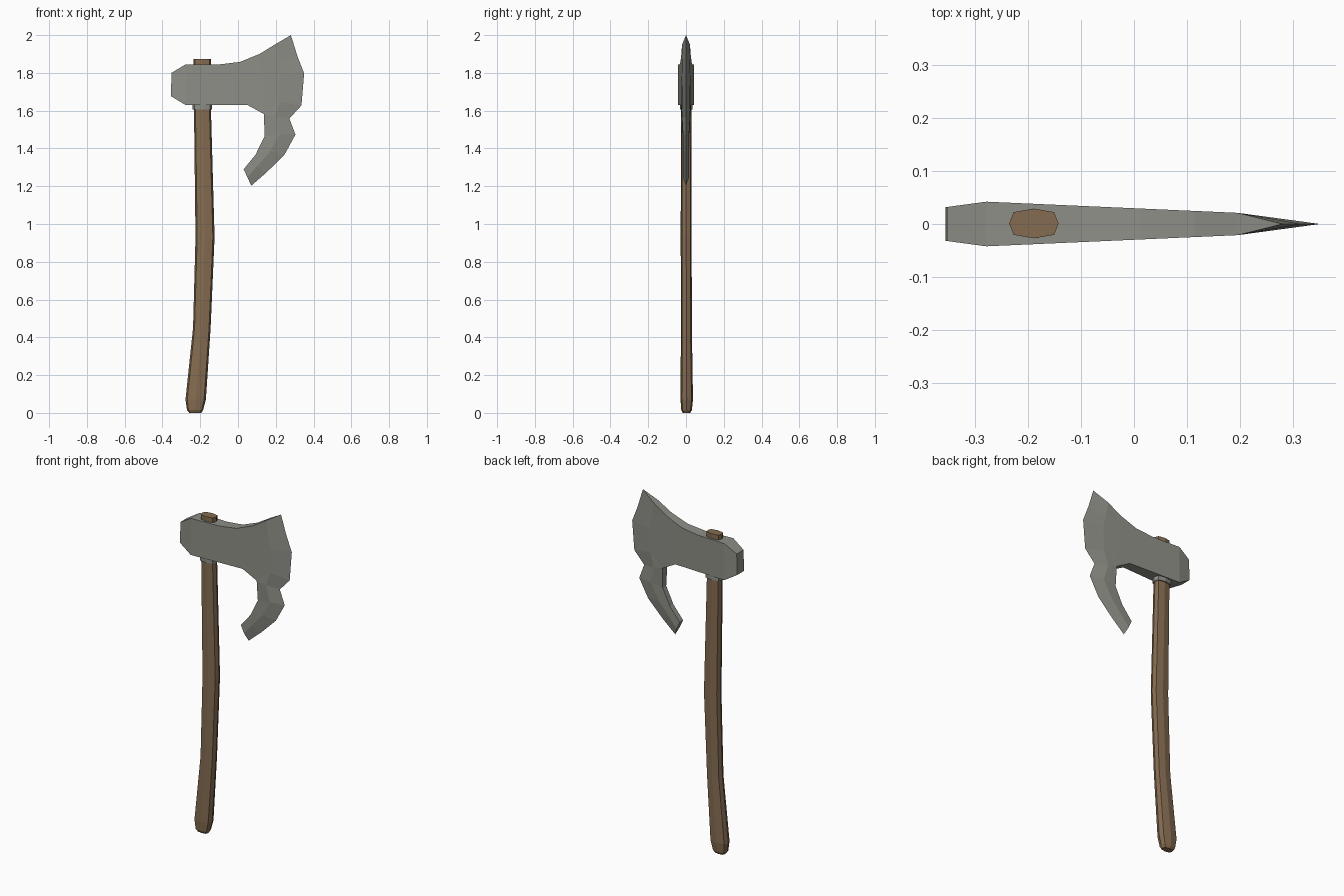
import bpy, bmesh, math

if "Cube" in bpy.data.objects:
    bpy.data.objects.remove(bpy.data.objects["Cube"])


def material(name, rgb):
    m = bpy.data.materials.new(name)
    m.diffuse_color = (*rgb, 1)
    m.use_nodes = True
    m.node_tree.nodes["Principled BSDF"].inputs["Base Color"].default_value = m.diffuse_color
    return m


steel = material("dull steel", (0.275, 0.275, 0.245))
wood = material("brown wood", (0.235, 0.150, 0.083))


def finish(bm, name, mat):
    bmesh.ops.remove_doubles(bm, verts=bm.verts, dist=1e-5)
    bmesh.ops.recalc_face_normals(bm, faces=bm.faces)
    me = bpy.data.meshes.new(name)
    bm.to_mesh(me)
    bm.free()
    me.materials.append(mat)
    ob = bpy.data.objects.new(name, me)
    bpy.context.collection.objects.link(ob)
    return ob


def loft(name, rings, mat):
    """Eight-sided loft through rings of (z, x_min, x_max, y_centre, y_half)."""
    shape = [(1, 0), (.82, .76), (0, 1), (-.82, .76),
             (-1, 0), (-.82, -.76), (0, -1), (.82, -.76)]
    bm = bmesh.new()
    loops = []
    for z, x0, x1, yc, h in rings:
        c, r = (x0 + x1) / 2, (x1 - x0) / 2
        loops.append([bm.verts.new((c + r * u, yc + h * v, z)) for u, v in shape])
    for a, b in zip(loops, loops[1:]):
        for i in range(8):
            j = (i + 1) % 8
            bm.faces.new((a[i], a[j], b[j], b[i]))
    bm.faces.new(loops[0])
    bm.faces.new(loops[-1])
    return finish(bm, name, mat)


# Curved wooden handle, running through the head
loft("handle", [
    (0.00, -0.258, -0.195, 0.003, 0.020),
    (0.015, -0.270, -0.185, 0.003, 0.028),
    (0.07, -0.278, -0.170, 0.004, 0.033),
    (0.45, -0.238, -0.145, 0.002, 0.029),
    (0.93, -0.225, -0.124, 0.001, 0.029),
    (1.60, -0.233, -0.143, 0.001, 0.028),
    (1.873, -0.235, -0.142, 0.001, 0.028)], wood)

# Steel collar under the head
loft("collar", [(1.605, -0.240, -0.138, 0.001, 0.034),
                (1.64, -0.240, -0.138, 0.001, 0.034)], steel)

# Axe head: upper and lower outline of the body, beard back, bevel line, cutting edge
top = [(-.352, 1.80), (-.278, 1.845), (-.098, 1.845), (.01, 1.858), (.114, 1.90)]
bottom = [(-.355, 1.677), (-.278, 1.63), (-.098, 1.63), (.05, 1.63), (.138, 1.582)]
beard = [(.14, 1.463), (.093, 1.367), (.03, 1.29)]
bevel = [(.195, 1.95), (.21, 1.86), (.225, 1.79), (.22, 1.65), (.195, 1.57),
         (.22, 1.475), (.17, 1.385), (.10, 1.305), (.05, 1.247)]
edge = [(.28, 2.0), (.315, 1.887), (.35, 1.797), (.336, 1.628), (.272, 1.558),
        (.304, 1.473), (.246, 1.367), (.15, 1.272), (.07, 1.203)]


def half_thickness(x, z):
    if z < 1.5:
        return 0.016
    if x < -.278:
        return 0.032 + (x + .352) / .074 * 0.010
    if x < .195:
        return 0.042 - (x + .278) / .473 * 0.021
    return 0.021 * (.35 - x) / .155


bm = bmesh.new()
twin = {}
sides = []
for s in (-1, 1):
    sides.append({"edge": [bm.verts.new((x, 0, z)) for x, z in edge]})
    for key, pts in (("top", top), ("bottom", bottom), ("beard", beard), ("bevel", bevel)):
        sides[-1][key] = [bm.verts.new((x, s * half_thickness(x, z), z)) for x, z in pts]
for key in sides[0]:
    twin.update(zip(sides[0][key], sides[1][key]))

# Flat side faces, then the bevel down to the cutting edge
for d in sides:
    t, b, v, e = d["top"], d["bottom"], d["bevel"], d["edge"]
    for i in range(4):
        bm.faces.new((t[i], t[i + 1], b[i + 1], b[i]))
    bm.faces.new((t[4], v[0], v[1]))
    bm.faces.new((t[4], v[1], v[2], b[4]))
    bm.faces.new((b[4], v[2], v[3]))
    bm.faces.new((b[4], v[3], v[4]))
    k = [b[4]] + d["beard"]
    bm.faces.new((k[0], v[4], v[5], k[1]))
    bm.faces.new((k[1], v[5], v[6], k[2]))
    bm.faces.new((k[2], v[6], v[7]))
    bm.faces.new((k[2], v[7], v[8], k[3]))
    for i in range(8):
        bm.faces.new((v[i], e[i], e[i + 1], v[i + 1]))

# Rim joining both sides; the cutting edge closes when doubles merge
for ed in [ed for ed in bm.edges if ed.is_boundary and ed.verts[0] in twin]:
    p, q = ed.verts
    on_edge = [w in sides[0]["edge"] for w in (p, q)]
    if all(on_edge):
        continue
    if any(on_edge):
        tip, base = (p, q) if on_edge[0] else (q, p)
        # both sides share the tip position, so a triangle is enough
        bm.faces.new((tip, base, twin[base]))
    else:
        bm.faces.new((p, q, twin[q], twin[p]))
finish(bm, "axe_head", steel)
